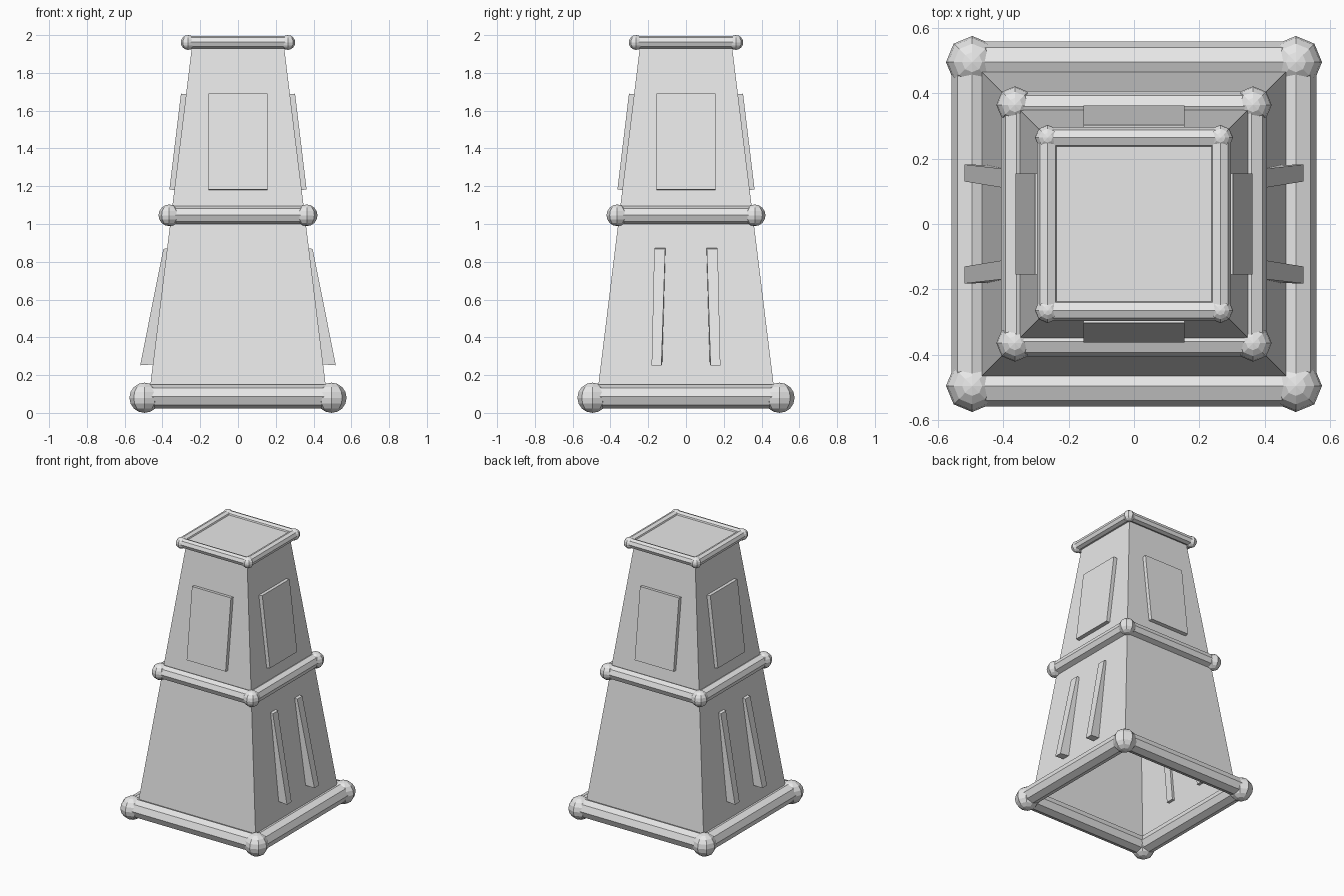
import bpy, bmesh, math
from mathutils import Matrix, Vector

cube = bpy.data.objects.get("Cube")
if cube:
    bpy.data.objects.remove(cube)

stone = bpy.data.materials.new("pale_grey")
stone.use_nodes = True
stone.diffuse_color = (0.8, 0.8, 0.8, 1)
stone.node_tree.nodes["Principled BSDF"].inputs["Base Color"].default_value = (0.8, 0.8, 0.8, 1)


def finish(name, bm):
    bmesh.ops.recalc_face_normals(bm, faces=bm.faces)
    mesh = bpy.data.meshes.new(name)
    bm.to_mesh(mesh)
    bm.free()
    mesh.materials.append(stone)
    obj = bpy.data.objects.new(name, mesh)
    bpy.context.collection.objects.link(obj)
    return obj


def loft(bm, start, end, caps=(True, True)):
    """Join two matching loops of points into a solid."""
    a = [bm.verts.new(p) for p in start]
    b = [bm.verts.new(p) for p in end]
    n = len(a)
    for i in range(n):
        j = (i + 1) % n
        bm.faces.new((a[i], a[j], b[j], b[i]))
    if caps[0]:
        bm.faces.new(a[::-1])
    if caps[1]:
        bm.faces.new(b)


def square(half, z):
    return [(half * sx, half * sy, z) for sx, sy in ((-1, -1), (1, -1), (1, 1), (-1, 1))]


def turn(quarter):
    return Matrix.Rotation(quarter * math.pi / 2, 4, "Z")


# Hollow tapered body, open underneath
bm = bmesh.new()
loft(bm, square(0.476, 0.05), square(0.239, 1.977), caps=(False, True))
body = finish("tapered_body", bm)


# Octagonal rails with round corner knobs at three levels
def rail_ring(name, half, z, radius, knob_half, knob_z, knob_radius):
    bm = bmesh.new()
    for q in range(4):
        ends = []
        for side in (-1, 1):
            ends.append([turn(q) @ Vector((side * half,
                                           -half + radius * math.cos(k * math.pi / 4),
                                           z + radius * math.sin(k * math.pi / 4)))
                         for k in range(8)])
        loft(bm, *ends)
    finish(name + "_rails", bm)

    bm = bmesh.new()
    for x, y, _ in square(knob_half, 0):
        bmesh.ops.create_uvsphere(bm, u_segments=8, v_segments=8, radius=knob_radius,
                                  matrix=Matrix.Translation((x, y, knob_z)))
    finish(name + "_corner_knobs", bm)


rail_ring("base", 0.495, 0.086, 0.063, 0.495, 0.08, 0.08)
rail_ring("middle", 0.359, 1.047, 0.048, 0.364, 1.046, 0.057)
rail_ring("top", 0.264, 1.963, 0.033, 0.264, 1.961, 0.039)

# Raised panel on each upper face
for q, side in enumerate(("front", "left", "back", "right")):
    section = [(-0.363, 1.183), (-0.330, 1.179), (-0.268, 1.686), (-0.302, 1.690)]
    ends = [[turn(q) @ Vector((x, y, z)) for y, z in section] for x in (-0.155, 0.155)]
    bm = bmesh.new()
    loft(bm, *ends)
    finish(side + "_panel", bm)

# Two leaning wedge slats on the left and right lower faces
for side, sx in (("left", 1), ("right", -1)):
    for place, sy in (("front", -1), ("back", 1)):
        low = [(0.432, 0.125, 0.258), (0.518, 0.13, 0.252), (0.518, 0.182, 0.252), (0.432, 0.18, 0.258)]
        high = [(0.362, 0.108, 0.874), (0.395, 0.11, 0.868), (0.395, 0.168, 0.868), (0.362, 0.163, 0.874)]
        bm = bmesh.new()
        loft(bm, *[[(x * sx, y * sy, z) for x, y, z in loop] for loop in (low, high)])
        finish(f"{side}_{place}_slat", bm)
